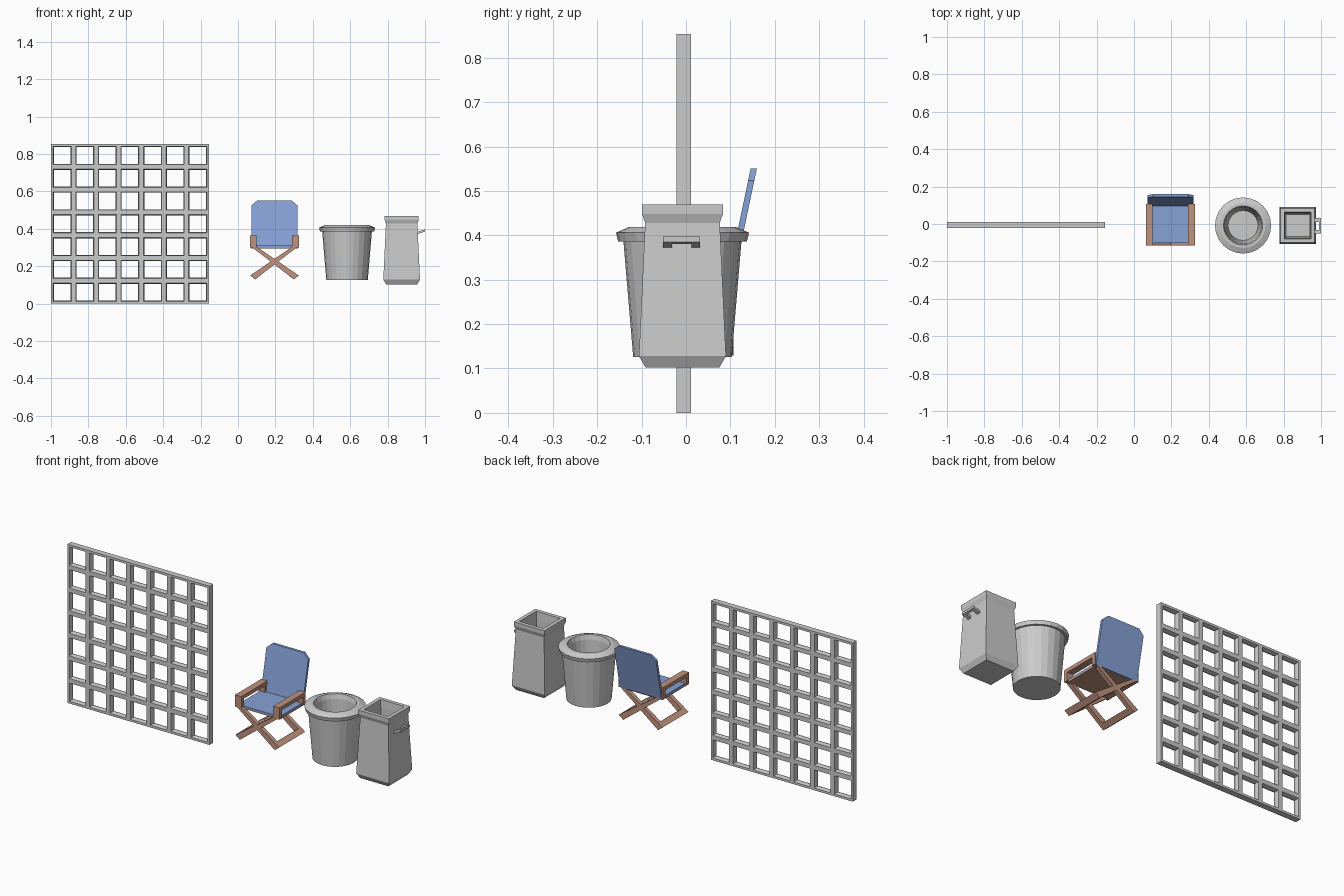
import bpy, bmesh, math

if "Cube" in bpy.data.objects:
    bpy.data.objects.remove(bpy.data.objects["Cube"])

def material(name, rgb):
    m = bpy.data.materials.new(name)
    m.diffuse_color = (*rgb, 1)
    m.use_nodes = True
    m.node_tree.nodes["Principled BSDF"].inputs["Base Color"].default_value = m.diffuse_color
    return m

BLUE = material("blue_canvas", (0.24, 0.36, 0.68))
WOOD = material("brown_wood", (0.52, 0.29, 0.21))

def finish(name, bm, mat=None):
    bmesh.ops.remove_doubles(bm, verts=bm.verts, dist=1e-5)
    bmesh.ops.recalc_face_normals(bm, faces=bm.faces)
    me = bpy.data.meshes.new(name)
    bm.to_mesh(me)
    bm.free()
    ob = bpy.data.objects.new(name, me)
    bpy.context.collection.objects.link(ob)
    if mat:
        me.materials.append(mat)
    return ob

def prism(name, pts, y0, y1, mat=None, lean=0.0):
    """Extrude an xz outline from y0 to y1; lean shifts y with height."""
    bm = bmesh.new()
    zmin = min(z for _, z in pts)
    a, b = ([bm.verts.new((x, y + lean * (z - zmin), z)) for x, z in pts] for y in (y0, y1))
    bm.faces.new(a)
    bm.faces.new(b[::-1])
    n = len(pts)
    for i in range(n):
        j = (i + 1) % n
        bm.faces.new((a[i], b[i], b[j], a[j]))
    return finish(name, bm, mat)

def box(name, x0, x1, y0, y1, z0, z1, mat=None):
    return prism(name, [(x0, z0), (x1, z0), (x1, z1), (x0, z1)], y0, y1, mat)

def vessel(name, profile, sides, cx, cy, scale=1.0, turn=0.0):
    """Loft a (radius, z) profile around the vertical axis, capped at both ends."""
    bm = bmesh.new()
    rings = []
    for r, z in profile:
        rings.append([bm.verts.new((cx + r * scale * math.cos(turn + math.tau * i / sides),
                                    cy + r * scale * math.sin(turn + math.tau * i / sides), z))
                      for i in range(sides)])
    for a, b in zip(rings, rings[1:]):
        for i in range(sides):
            j = (i + 1) % sides
            bm.faces.new((a[i], a[j], b[j], b[i]))
    bm.faces.new(rings[0][::-1])
    bm.faces.new(rings[-1])
    return finish(name, bm)

# Lattice panel: 7 x 7 cells whose hole walls are chamfered towards the middle
def lattice(name, x0, z0, width, height, n, yc, depth):
    bm = bmesh.new()
    px, pz = width / n, height / n
    layers = [(1.0, -1), (0.80, -1), (0.73, 0), (0.80, 1), (1.0, 1)]
    for ix in range(n):
        for iz in range(n):
            cx, cz = x0 + (ix + .5) * px, z0 + (iz + .5) * pz
            loops = [[bm.verts.new((cx + sx * px / 2 * k, yc + s * depth / 2, cz + sz * pz / 2 * k))
                      for sx, sz in ((-1, -1), (1, -1), (1, 1), (-1, 1))] for k, s in layers]
            for a, b in zip(loops, loops[1:]):
                for i in range(4):
                    j = (i + 1) % 4
                    bm.faces.new((a[i], a[j], b[j], b[i]))
            # Outer edge of the panel
            f, r = loops[0], loops[-1]
            for i, edge in enumerate((iz == 0, ix == n - 1, iz == n - 1, ix == 0)):
                if edge:
                    j = (i + 1) % 4
                    bm.faces.new((f[i], r[i], r[j], f[j]))
    return finish(name, bm)

lattice("lattice_panel", -1.0, 0.0, 0.845, 0.853, 7, -0.005, 0.032)

# Folding chair
CX = 0.195
def flip(pts, s):
    return [(CX + s * x, z) for x, z in pts]

leg = [(-0.132, 0.310), (-0.095, 0.304), (0.130, 0.150), (0.104, 0.129)]
foot = [(0.104, 0.168), (0.130, 0.150), (0.104, 0.129), (0.078, 0.148)]
for s, side in ((1, "left"), (-1, "right")):
    for end, y0, y1 in (("front", -0.115, -0.093), ("back", 0.085, 0.107)):
        prism(f"{end}_leg_{side}", flip(leg, s), y0, y1, WOOD)
        xa, xb = sorted((CX - s * 0.132, CX - s * 0.095))
        box(f"{end}_arm_post_{side}", xa, xb, y0, y1, 0.300, 0.350, WOOD)
    prism(f"foot_bar_{side}", flip(foot, s), -0.093, 0.085, WOOD)
    box(f"armrest_{side}", xa, xb, -0.115, 0.107, 0.344, 0.364, WOOD)
box("seat_base", CX - 0.125, CX + 0.125, -0.100, 0.100, 0.294, 0.302, WOOD)
box("seat", CX - 0.125, CX + 0.125, -0.102, 0.098, 0.302, 0.310, BLUE)
back = [(-0.124, 0.300), (0.124, 0.300), (0.124, 0.524), (0.094, 0.550), (-0.094, 0.550), (-0.124, 0.524)]
prism("backrest", flip(back, 1), 0.093, 0.107, BLUE, lean=0.21)

# Round bin with a heavy rim
vessel("round_bin", [(0.111, 0.126), (0.133, 0.387), (0.145, 0.386), (0.150, 0.406),
                     (0.120, 0.419), (0.105, 0.419), (0.098, 0.395), (0.080, 0.150)],
       24, 0.583, -0.008)

# Square bin with collar
vessel("square_bin", [(0.083, 0.102), (0.098, 0.128), (0.084, 0.428), (0.091, 0.448),
                      (0.091, 0.469), (0.071, 0.469), (0.068, 0.430), (0.060, 0.140)],
       4, 0.875, -0.008, math.sqrt(2), math.pi / 4)

# U-shaped handle on the square bin
bracket = [(0.955, 0.370), (0.955, 0.383), (0.990, 0.394), (0.990, 0.382)]
for s, side in ((-1, "front"), (1, "back")):
    y0, y1 = sorted((-0.010 + s * 0.022, -0.010 + s * 0.042))
    prism(f"handle_bracket_{side}", bracket, y0, y1)
prism("handle_bar", [(0.988, 0.381), (0.988, 0.393), (1.0, 0.397), (1.0, 0.385)], -0.052, 0.032)
